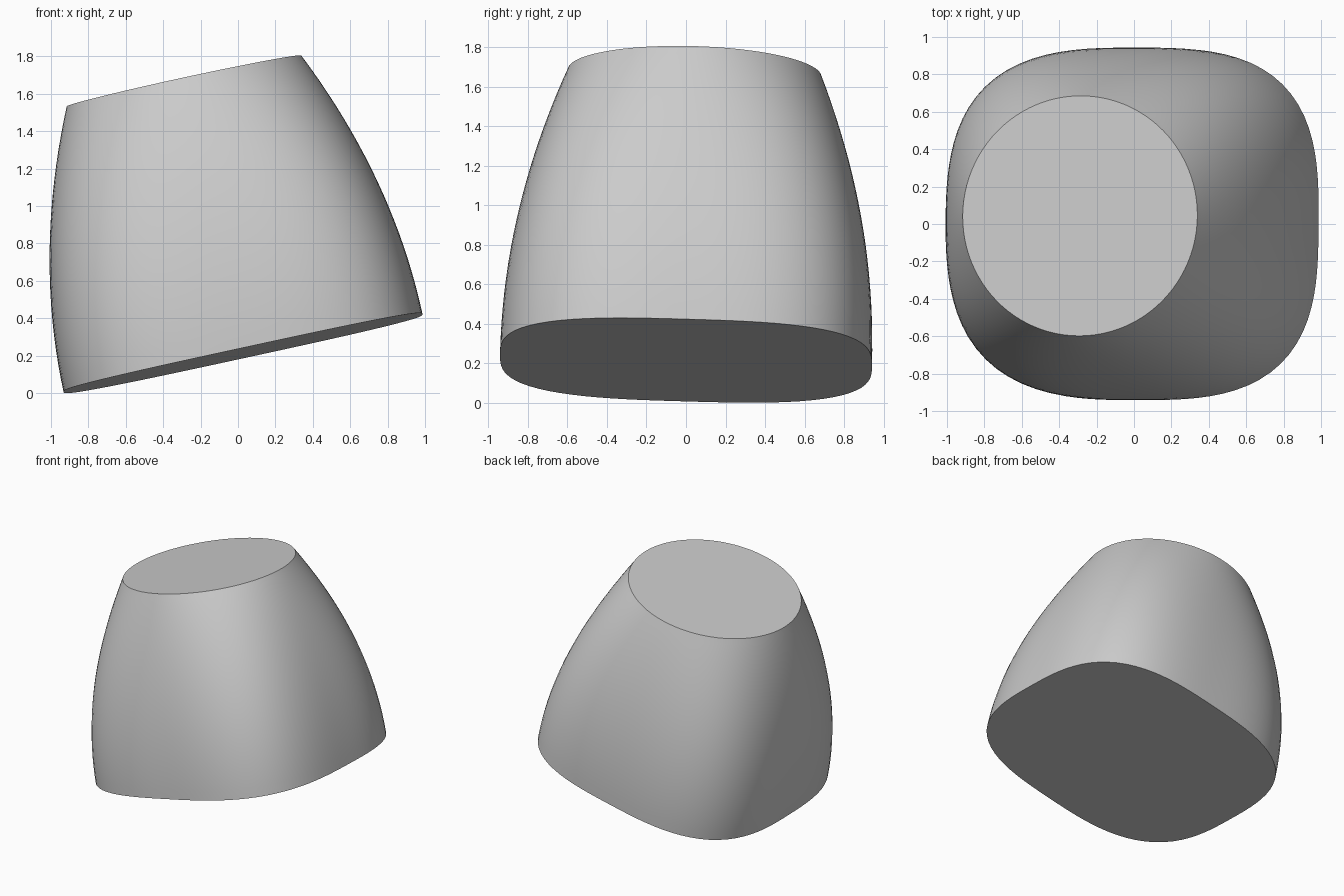
import bpy, bmesh, math
from mathutils import Vector, Matrix

if "Cube" in bpy.data.objects:
    bpy.data.objects.remove(bpy.data.objects["Cube"], do_unlink=True)

SIDES, RINGS, HEIGHT = 96, 20, 1.489
BASE_X, BASE_Y, TOP_R = 0.982, 0.942, 0.642


def superellipse(a, rx, ry, power):
    c, s = math.cos(a), math.sin(a)
    k = (abs(c) ** power + abs(s) ** power) ** (-1 / power)
    return Vector((rx * c * k, ry * s * k, 0))


# Light grey material
grey = bpy.data.materials.new("light grey")
grey.use_nodes = True
grey.diffuse_color = (0.6, 0.6, 0.6, 1)
grey.node_tree.nodes["Principled BSDF"].inputs["Base Color"].default_value = (0.6, 0.6, 0.6, 1)

# Body: rounded square base lofted along a parabola to a round top
bm = bmesh.new()
rings = []
for i in range(RINGS + 1):
    t = i / RINGS
    ring = []
    for j in range(SIDES):
        a = 2 * math.pi * j / SIDES
        base = superellipse(a, BASE_X, BASE_Y, 3.0)
        top = superellipse(a, TOP_R, TOP_R, 2.0)
        co = base.lerp(top, t * t)
        co.z = HEIGHT * t
        ring.append(bm.verts.new(co))
    rings.append(ring)
for low, high in zip(rings, rings[1:]):
    for j in range(SIDES):
        k = (j + 1) % SIDES
        bm.faces.new((low[j], low[k], high[k], high[j]))
bm.faces.new(rings[0][::-1])
cap = bm.faces.new(rings[-1])

# Rounded rim around the top
bmesh.ops.bevel(bm, geom=list(cap.edges), offset=0.045, segments=5,
                profile=0.5, affect='EDGES')

# Lean the whole body
axis = Vector((-0.217, 0.03, 1)).normalized()
side = Vector((1, 0, 0.217)).normalized()
lean = Matrix((side, axis.cross(side), axis)).transposed()
bmesh.ops.transform(bm, matrix=Matrix.Translation((0.027, 0, 0.214)) @ lean.to_4x4(),
                    verts=bm.verts)

mesh = bpy.data.meshes.new("leaning_body")
bm.to_mesh(mesh)
bm.free()
mesh.materials.append(grey)
body = bpy.data.objects.new("leaning_body", mesh)
bpy.context.collection.objects.link(body)
bpy.context.view_layer.objects.active = body
body.select_set(True)
bpy.ops.object.shade_smooth_by_angle(angle=math.radians(35))
